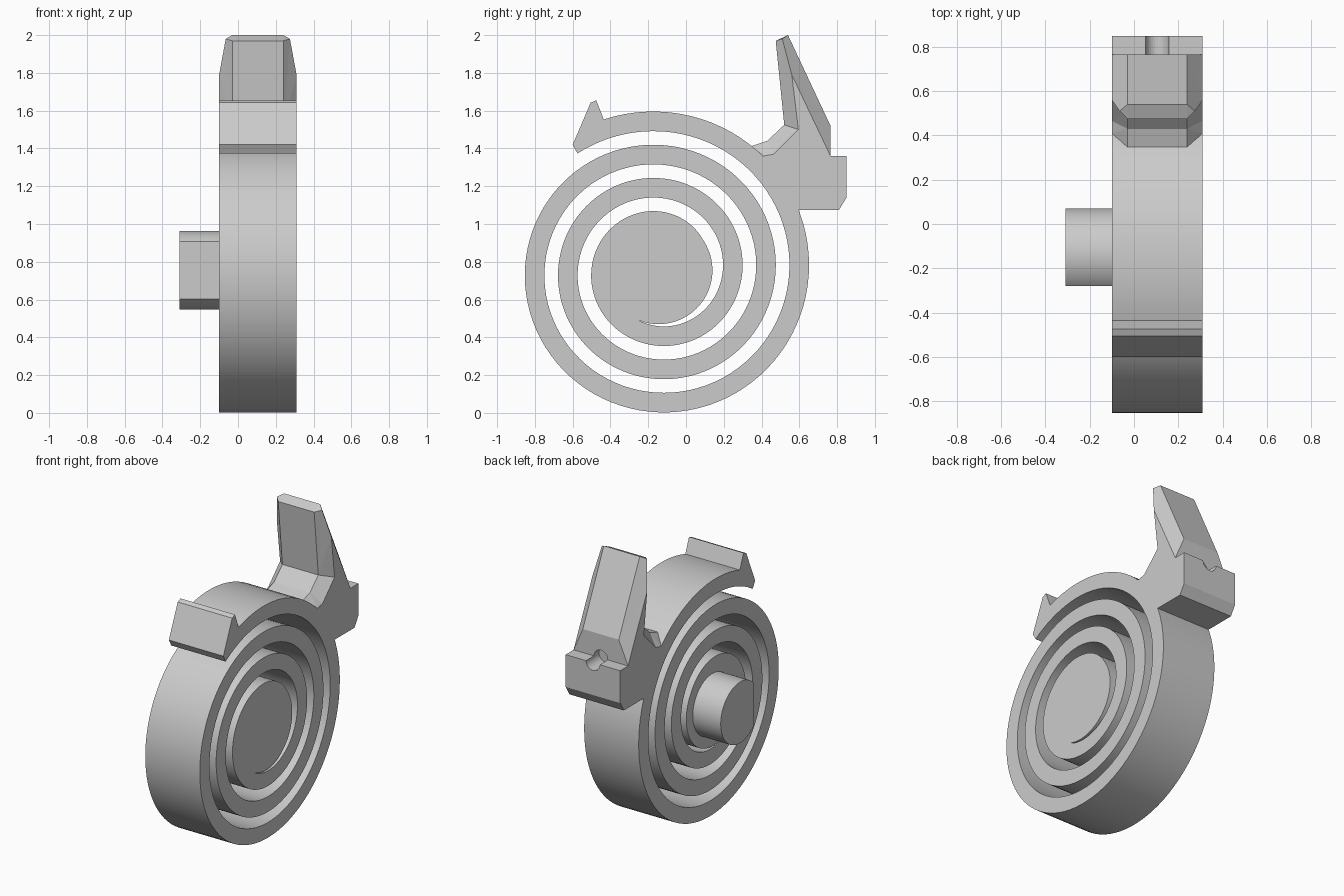
import bpy, bmesh, math
from mathutils import Matrix

cube = bpy.data.objects.get("Cube")
if cube:
    bpy.data.objects.remove(cube)

grey = bpy.data.materials.new("plain grey")
grey.use_nodes = True
colour = (0.6, 0.6, 0.6, 1)
grey.diffuse_color = colour
grey.node_tree.nodes["Principled BSDF"].inputs["Base Color"].default_value = colour

CY, CZ = -0.145, 0.755           # spiral centre
MID, HALF = 0.105, 0.205         # middle and half width across x
PITCH, GAP, HUB = 0.176, 0.072, 0.285


def finish(bm, name, smooth=True):
    bmesh.ops.recalc_face_normals(bm, faces=bm.faces)
    mesh = bpy.data.meshes.new(name)
    bm.to_mesh(mesh)
    bm.free()
    ob = bpy.data.objects.new(name, mesh)
    bpy.context.collection.objects.link(ob)
    mesh.materials.append(grey)
    bpy.ops.object.select_all(action='DESELECT')
    bpy.context.view_layer.objects.active = ob
    ob.select_set(True)
    if smooth:
        bpy.ops.object.shade_smooth_by_angle(angle=math.radians(25))
    return ob


def extrude_profile(name, points, x0, x1):
    """Extrude a (y, z) outline along x."""
    bm = bmesh.new()
    face = bm.faces.new([bm.verts.new((x0, y, z)) for y, z in points])
    new = bmesh.ops.extrude_face_region(bm, geom=[face])["geom"]
    verts = [v for v in new if isinstance(v, bmesh.types.BMVert)]
    bmesh.ops.translate(bm, verts=verts, vec=(x1 - x0, 0, 0))
    return finish(bm, name)


def radius(deg):
    return 0.708 + PITCH * (deg - 180) / 360


def polar(r, deg):
    a = math.radians(deg)
    return (CY + r * math.cos(a), CZ + r * math.sin(a))


def sweep(a, b, step=4):
    n = max(1, round(abs(b - a) / step))
    return [a + (b - a) * i / n for i in range(n + 1)]


# Spiral spring with solid hub and hooked free end
tip = 180 + 360 * (HUB - GAP - 0.708) / PITCH
outer = [polar(max(radius(d), HUB), d) for d in sweep(470, tip)]
inner = [polar(radius(d) + GAP, d) for d in sweep(tip, 484.8 - 360)][1:]
hook = [(-0.60, 1.42), (-0.505, 1.642), (-0.475, 1.655)]
extrude_profile("spiral_spring", outer + inner + hook, MID - HALF, MID + HALF)

# Shaft with one flat side
flat = math.degrees(math.acos(0.142 / 0.208))
shaft = [(-0.138 + 0.208 * math.cos(math.radians(d)),
          CZ + 0.208 * math.sin(math.radians(d)))
         for d in sweep(flat - 180, 180 - flat)]
extrude_profile("shaft", shaft, -0.31, MID - HALF)

# Clip: chamfered prong on a block
bm = bmesh.new()


def pair(y, z, half):
    return [bm.verts.new((MID + s * half, y, z)) for s in (-1, 1)]


front = [pair(y, z, 0.135) for y, z in
         [(0.345, 1.412), (0.43, 1.44), (0.52, 1.525), (0.475, 1.97)]]
back = [pair(y, z, 0.135) for y, z in [(0.54, 2.0), (0.765, 1.52)]]
side = [pair(y, z, HALF) for y, z in
        [(0.41, 1.36), (0.465, 1.37), (0.595, 1.5), (0.56, 1.79)]]
peak = pair(0.51, 1.98, 0.17)
block = [pair(y, z, HALF) for y, z in
         [(0.765, 1.36), (0.85, 1.36), (0.85, 1.14), (0.81, 1.075), (0.60, 1.075)]]
root = [pair(*polar(radius(d) - 0.02, d), HALF) for d in sweep(384, 407)]


def across(p, q):
    bm.faces.new((p[0], p[1], q[1], q[0]))


for chain in (front, back, block + root):
    for p, q in zip(chain, chain[1:]):
        across(p, q)
bm.faces.new((back[1][0], back[1][1], block[0][1], block[0][0]))
bm.faces.new((front[3][0], front[3][1], peak[1], back[0][1], back[0][0], peak[0]))
bm.faces.new((root[-1][0], root[-1][1], side[0][1], front[0][1], front[0][0], side[0][0]))
for s in (0, 1):
    bm.faces.new([p[s] for p in side + block + root])
    for i in (0, 1):
        bm.faces.new((front[i][s], front[i + 1][s], side[i + 1][s], side[i][s]))
    bm.faces.new((front[2][s], front[3][s], peak[s], side[3][s], side[2][s]))
    bm.faces.new((back[0][s], back[1][s], block[0][s], side[3][s], peak[s]))
bmesh.ops.triangulate(bm, faces=[f for f in bm.faces if len(f.verts) > 3])
clip = finish(bm, "clip", smooth=False)

# Round groove across the block top
bm = bmesh.new()
bmesh.ops.create_cone(bm, cap_ends=True, segments=32, radius1=0.052, radius2=0.052,
                      depth=0.2, matrix=Matrix.Translation((MID, 0.81, 1.36))
                      @ Matrix.Rotation(math.pi / 2, 4, 'X'))
cutter = finish(bm, "groove_cutter", smooth=False)
cutter.hide_render = True
bpy.context.view_layer.objects.active = clip
cut = clip.modifiers.new("groove", 'BOOLEAN')
cut.operation = 'DIFFERENCE'
cut.solver = 'EXACT'
cut.object = cutter
bpy.ops.object.modifier_apply(modifier=cut.name)
bpy.data.objects.remove(cutter)
